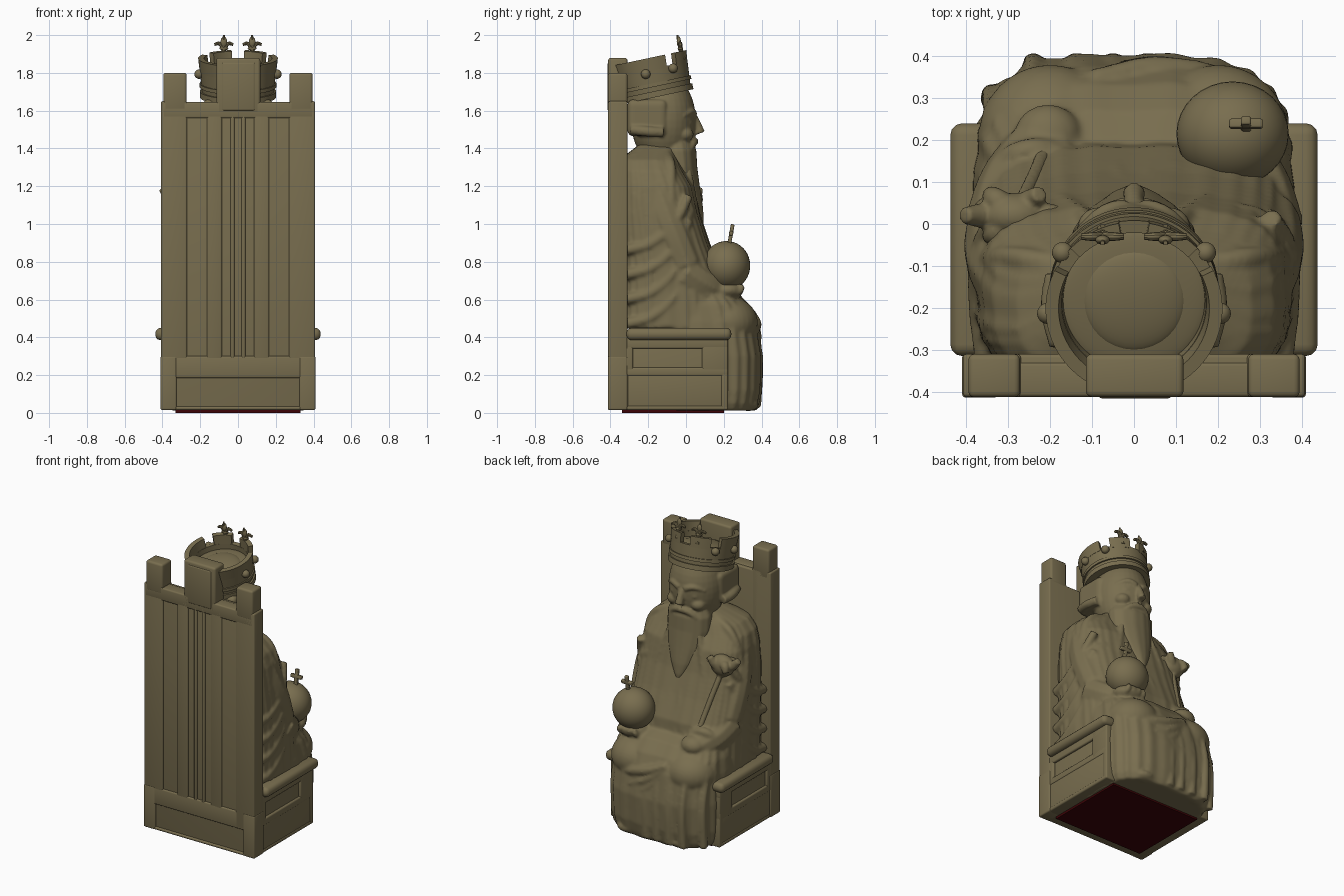
import bpy, bmesh, math
from math import cos, sin, pi
from mathutils import Vector, Matrix

if "Cube" in bpy.data.objects:
    bpy.data.objects.remove(bpy.data.objects["Cube"])


def material(name, rgb):
    m = bpy.data.materials.new(name)
    m.use_nodes = True
    m.diffuse_color = (*rgb, 1)
    bsdf = m.node_tree.nodes["Principled BSDF"]
    bsdf.inputs["Base Color"].default_value = (*rgb, 1)
    bsdf.inputs["Roughness"].default_value = 0.8
    return m


STONE = material("olive stone", (0.19, 0.155, 0.078))
FELT = material("dark red felt", (0.045, 0.001, 0.002))


def add(name, bm, mat=STONE):
    bmesh.ops.recalc_face_normals(bm, faces=bm.faces)
    me = bpy.data.meshes.new(name)
    bm.to_mesh(me)
    bm.free()
    ob = bpy.data.objects.new(name, me)
    bpy.context.collection.objects.link(ob)
    me.materials.append(mat)
    return ob


def select(obs):
    bpy.ops.object.select_all(action='DESELECT')
    for o in obs:
        o.select_set(True)
    bpy.context.view_layer.objects.active = obs[0]


def box(name, x, y, z, bevel=0.009, mat=STONE):
    bm = bmesh.new()
    size = [b - a for a, b in (x, y, z)]
    mid = [(a + b) / 2 for a, b in (x, y, z)]
    bmesh.ops.create_cube(bm, size=1, matrix=Matrix.Translation(mid) @ Matrix.Diagonal((*size, 1)))
    if bevel:
        bmesh.ops.bevel(bm, geom=bm.edges[:], offset=bevel, segments=3, affect='EDGES', profile=0.5)
    return add(name, bm, mat)


def ball(name, loc, scale):
    bm = bmesh.new()
    bmesh.ops.create_uvsphere(bm, u_segments=32, v_segments=20, radius=1,
                              matrix=Matrix.Translation(loc) @ Matrix.Diagonal((*scale, 1)))
    return add(name, bm)


def loft(name, rings, power=2.0, folds=0, depth=0.0, n=120):
    # rings are (z, centre y, half width, half depth)
    bm = bmesh.new()
    loops = []
    for z, cy, rx, ry in rings:
        loop = []
        for i in range(n):
            t = 2 * pi * i / n
            c, s = cos(t), sin(t)
            k = 1 + depth * cos(folds * t + 1.2 * sin(3 * t) + z)
            loop.append(bm.verts.new((math.copysign(abs(c) ** (2 / power), c) * rx * k,
                                      cy + math.copysign(abs(s) ** (2 / power), s) * ry * k, z)))
        loops.append(loop)
    for a, b in zip(loops, loops[1:]):
        for i in range(n):
            bm.faces.new((a[i], a[(i + 1) % n], b[(i + 1) % n], b[i]))
    bm.faces.new(loops[0])
    bm.faces.new(loops[-1])
    return add(name, bm)


def tube(name, pts, r0, r1=None):
    # smooth tapered rod through the points
    r1 = r0 if r1 is None else r1
    cu = bpy.data.curves.new(name, 'CURVE')
    cu.dimensions = '3D'
    cu.bevel_depth, cu.bevel_resolution, cu.use_fill_caps = 1, 3, True
    sp = cu.splines.new('BEZIER')
    sp.bezier_points.add(len(pts) - 1)
    for i, (p, q) in enumerate(zip(sp.bezier_points, pts)):
        p.co, p.handle_left_type, p.handle_right_type = q, 'AUTO', 'AUTO'
        p.radius = r0 + (r1 - r0) * i / (len(pts) - 1)
    ob = bpy.data.objects.new(name, cu)
    bpy.context.collection.objects.link(ob)
    cu.materials.append(STONE)
    select([ob])
    bpy.ops.object.convert(target='MESH')
    return bpy.context.view_layer.objects.active


def join(name, obs, angle=35):
    select(obs)
    bpy.ops.object.join()
    ob = bpy.context.view_layer.objects.active
    ob.name = name
    bpy.ops.object.shade_smooth_by_angle(angle=math.radians(angle))
    return ob


def fuse(name, obs, voxel, rounds=3):
    # melts overlapping parts into one carved surface
    ob = join(name, obs)
    rm = ob.modifiers.new("merge", 'REMESH')
    rm.mode, rm.voxel_size, rm.use_smooth_shade = 'VOXEL', voxel, True
    sm = ob.modifiers.new("soften", 'SMOOTH')
    sm.iterations, sm.factor = rounds, 0.5
    return ob


def span(s, a, b):
    return tuple(sorted((s * a, s * b)))


# Throne back: core slab with raised frame, muntins and battlements
back = (-0.412, -0.33)
p = [box("core", (-0.4, 0.4), (-0.403, -0.31), (0.02, 1.64)),
     box("merlon", (-0.115, 0.118), (-0.412, -0.31), (1.58, 1.88), 0.014),
     box("merlon_face", (-0.085, 0.09), (-0.416, -0.32), (1.6, 1.855))]
for z in ((1.56, 1.645), (0.185, 0.3), (0.015, 0.035)):
    p.append(box("rail", (-0.4, 0.4), back, z))
for s in (-1, 1):
    p += [box("stile", span(s, 0.27, 0.408), (-0.412, -0.31), (0.19, 1.65)),
          box("lower_stile", span(s, 0.325, 0.41), (-0.414, -0.31), (0.015, 0.3)),
          box("corner_merlon", span(s, 0.272, 0.395), (-0.413, -0.31), (1.6, 1.8), 0.014),
          box("muntin", span(s, 0.085, 0.165), back, (0.28, 1.6)),
          box("fillet", span(s, 0.018, 0.04), back, (0.28, 1.6))]
join("throne_back", p)

# Seat with panelled sides and arm rails
p = [box("core", (-0.39, 0.39), (-0.4, 0.21), (0.015, 0.4)),
     box("lower_panel", (-0.402, 0.402), (-0.36, 0.2), (0.03, 0.22))]
for s in (-1, 1):
    side = span(s, 0.3, 0.405)
    for z in ((0.015, 0.04), (0.195, 0.24), (0.34, 0.4)):
        p.append(box("side_rail", side, (-0.38, 0.222), z))
    for y in ((-0.38, -0.28), (0.085, 0.222)):
        p.append(box("side_stile", side, y, (0.2, 0.4)))
    p += [box("front_post", side, (0.185, 0.222), (0.015, 0.25)),
          box("back_post", side, (-0.38, -0.305), (0.015, 0.25)),
          box("arm_rail", span(s, 0.33, 0.438), (-0.315, 0.24), (0.385, 0.45), 0.028)]
join("throne_seat", p)
box("felt_base", (-0.33, 0.33), (-0.34, 0.2), (0, 0.017), 0, FELT)

# Robe, sleeves, drapery and hands
p = [loft("skirt", [(0.012, 0.08, 0.35, 0.29), (0.05, 0.08, 0.37, 0.305), (0.12, 0.08, 0.38, 0.32),
                    (0.3, 0.08, 0.385, 0.325), (0.48, 0.08, 0.378, 0.295), (0.57, 0.07, 0.365, 0.265),
                    (0.64, 0.05, 0.34, 0.22), (0.68, 0.03, 0.27, 0.15)], 3.2, 26, 0.014),
     loft("torso", [(0.45, -0.09, 0.385, 0.3), (0.75, -0.1, 0.385, 0.285), (0.9, -0.13, 0.382, 0.255),
                    (1.05, -0.155, 0.375, 0.23), (1.2, -0.17, 0.36, 0.21), (1.28, -0.19, 0.335, 0.18),
                    (1.34, -0.2, 0.28, 0.16), (1.38, -0.18, 0.2, 0.12), (1.42, -0.15, 0.12, 0.1)],
          3.2, 34, 0.012)]
for s in (-1, 1):
    p += [ball("knee", (s * 0.2, 0.21, 0.48), (0.17, 0.17, 0.14)),
          ball("shoe", (s * 0.2, 0.33, 0.045), (0.07, 0.055, 0.035)),
          tube("upper_arm", [(s * 0.27, -0.16, 1.2), (s * 0.315, -0.08, 0.98), (s * 0.31, 0, 0.78)], 0.09, 0.09),
          tube("forearm", [(s * 0.31, -0.02, 0.75), (s * 0.28, 0.09, 0.68), (s * 0.23, 0.17, 0.64)], 0.1, 0.085),
          tube("cuff", [(s * 0.33, 0.1, 0.62), (s * 0.27, 0.17, 0.73), (s * 0.16, 0.17, 0.7)], 0.03),
          tube("sleeve_hem", [(s * 0.35, 0.02, 0.62), (s * 0.32, 0.06, 0.78), (s * 0.2, 0.08, 0.76)], 0.03),
          tube("mantle_ruffle", [(s * 0.17, 0.0, 1.1), (s * 0.27, 0.01, 1.06), (s * 0.34, -0.03, 1.0)], 0.04, 0.035),
          tube("cape_edge", [(s * 0.1, 0.005, 1.3), (s * 0.17, 0.05, 1.05), (s * 0.24, 0.09, 0.8)], 0.022, 0.025)]
    for i in range(4):
        z = 0.13 * i
        p.append(tube("cape_fold", [(s * 0.352, -0.32, 0.47 + z), (s * 0.368, -0.18, 0.51 + z),
                                    (s * 0.363, -0.06, 0.62 + z), (s * 0.325, 0.015, 0.76 + z)], 0.03, 0.026))
        y = -0.08 - 0.055 * i
        p.append(tube("shoulder_pleat", [(s * 0.17, y - 0.02, 1.355), (s * 0.28, y, 1.3),
                                         (s * 0.343, y, 1.15), (s * 0.352, y, 1.02)], 0.03, 0.018))
    for i in range(2):
        p.append(tube("chest_fold", [(s * (0.03 + 0.05 * i), 0.045, 1.05), (s * (0.04 + 0.06 * i), 0.13, 0.85),
                                     (s * (0.05 + 0.07 * i), 0.18, 0.68)], 0.016))
# cloak swept over the lap to the left foot
for i in range(4):
    d = 0.1 * i
    p.append(tube("lap_drape", [(0.345, 0.15, 0.48 - d), (0.265, 0.3, 0.43 - d),
                                (0.08, 0.37, 0.46 - d * 0.7), (-0.1, 0.345, 0.53 - d * 0.2)], 0.04, 0.025))
for x in (-0.34, -0.24, -0.14, -0.05, 0.03):
    y = 0.382 - 0.75 * max(0, abs(x) - 0.24)
    p.append(tube("skirt_fold", [(x, y - 0.04, 0.5), (x, y, 0.3), (x, y - 0.01, 0.03)], 0.02, 0.028))
p += [ball("right_fist", (-0.205, 0.21, 0.65), (0.08, 0.075, 0.06)),
      ball("left_hand", (0.235, 0.22, 0.65), (0.1, 0.085, 0.05))]
for i in range(4):
    p.append(tube("finger", [(0.17 + 0.04 * i, 0.25, 0.63), (0.17 + 0.04 * i, 0.29, 0.65),
                             (0.18 + 0.035 * i, 0.295, 0.68)], 0.02, 0.015))
fuse("robe_and_hands", p, 0.01, 4)

# Head with face, beard and hair
p = [ball("skull", (0, -0.12, 1.55), (0.175, 0.172, 0.25)),
     loft("beard", [(1.46, -0.05, 0.12, 0.08), (1.39, -0.045, 0.148, 0.1), (1.3, -0.035, 0.148, 0.095),
                    (1.19, -0.01, 0.125, 0.085), (1.09, 0.02, 0.085, 0.07), (1.02, 0.05, 0.042, 0.045),
                    (0.98, 0.07, 0.012, 0.02)], 2, 14, 0.01),
     tube("nose", [(0, 0.03, 1.59), (0, 0.057, 1.53), (0, 0.074, 1.48)], 0.018, 0.028)]
for s in (-1, 1):
    p += [tube("brow", [(s * 0.02, 0.042, 1.58), (s * 0.07, 0.03, 1.595), (s * 0.13, -0.02, 1.57)], 0.02, 0.014),
          ball("eye", (s * 0.065, 0.02, 1.535), (0.032, 0.018, 0.016)),
          ball("cheek", (s * 0.085, -0.01, 1.475), (0.05, 0.05, 0.04)),
          tube("moustache", [(0, 0.045, 1.44), (s * 0.06, 0.033, 1.42), (s * 0.12, -0.01, 1.34)], 0.024, 0.014),
          box("hair", span(s, 0.08, 0.187), (-0.31, -0.1), (1.465, 1.66), 0.03),
          tube("hair_curl", [(s * 0.175, -0.29, 1.5), (s * 0.195, -0.2, 1.49), (s * 0.185, -0.12, 1.485)], 0.028)]
fuse("head", p, 0.0075, 3)

# Crown: rings, merlons and studs, tilted up at the front
def sector(name, a0, a1, z0, z1, r0, r1, flare=0.0):
    bm = bmesh.new()
    n = max(6, int((a1 - a0) * 10))
    rows = []
    for i in range(n + 1):
        a = a0 + (a1 - a0) * i / n
        rows.append([bm.verts.new((r * cos(a), r * sin(a), z)) for r, z in
                     ((r0, z0), (r1, z0), (r1 + flare, z1), (r0 + flare, z1))])
    for u, v in zip(rows, rows[1:]):
        for j in range(4):
            bm.faces.new((u[j], v[j], v[(j + 1) % 4], u[(j + 1) % 4]))
    bm.faces.new(rows[0])
    bm.faces.new(rows[-1])
    return add(name, bm)


full = (0, 2 * pi)
p = [sector("wall", *full, 0, 0.14, 0.16, 0.19, 0.012),
     sector("lower_rim", *full, -0.01, 0.022, 0.155, 0.202),
     sector("upper_rim", *full, 0.045, 0.065, 0.16, 0.203),
     ball("cap", (0, 0, 0.1), (0.175, 0.175, 0.02)), ball("cap_dome", (0, 0, 0.105), (0.125, 0.125, 0.03))]
for lo, hi in ((154, 386), (44, 80), (100, 136)):
    p.append(sector("merlon", math.radians(lo), math.radians(hi), 0.13, 0.2, 0.172, 0.203, 0.008))
for deg in (-8, 35, 145, 188):
    a = math.radians(deg)
    p.append(ball("stud", (0.208 * cos(a), 0.208 * sin(a), 0.12), (0.025, 0.025, 0.025)))
crown = join("crown", p)
crown.data.transform(Matrix.Translation((0, -0.16, 1.682)) @ Matrix.Rotation(math.radians(12), 4, 'X'))

# Crown fleurons
for s in (-1, 1):
    x, y = s * 0.075, -0.03
    q = [tube("stem", [(x, y + 0.015, 1.87), (x, y, 1.93), (x, y - 0.01, 1.965), (x, y - 0.015, 2)], 0.015, 0.005),
         ball("knot", (x, y, 1.93), (0.024, 0.014, 0.01)),
         ball("bud", (x, y - 0.008, 1.965), (0.017, 0.011, 0.027))]
    for d in (-1, 1):
        q.append(tube("petal", [(x, y, 1.925), (x + d * 0.025, y, 1.955), (x + d * 0.05, y, 1.95)], 0.013, 0.008))
    join("fleuron", q)

# Orb with tilted cross
join("orb", [ball("globe", (0.235, 0.215, 0.78), (0.134, 0.125, 0.13))], 180)
cross = join("orb_cross", [box("upright", (-0.012, 0.012), (-0.01, 0.01), (-0.03, 0.1), 0.005),
                           box("bar", (-0.04, 0.04), (-0.011, 0.011), (0.04, 0.064), 0.005)])
cross.data.transform(Matrix.Translation((0.267, 0.23, 0.9)) @ Matrix.Rotation(math.radians(-10), 4, 'X'))

# Sceptre with leafy head
tip = Vector((-0.285, 0.02, 1.1))
p = [tube("shaft", [(-0.195, 0.22, 0.6), (-0.235, 0.12, 0.85), tip], 0.018, 0.018),
     ball("bulb", tip + Vector((0, 0, 0.03)), (0.08, 0.055, 0.07)),
     ball("collar", tip - Vector((0, 0, 0.03)), (0.035, 0.035, 0.015))]
for i in range(6):
    a = i * pi / 3
    out = Vector((cos(a), 0.5 * sin(a), 0))
    p.append(tube("leaf", [tip, tip + out * 0.08 + Vector((0, 0, 0.05)),
                           tip + out * 0.12 + Vector((0, 0, 0.01 + 0.08 * (i % 2)))], 0.04, 0.02))
fuse("sceptre", p, 0.007, 1)
